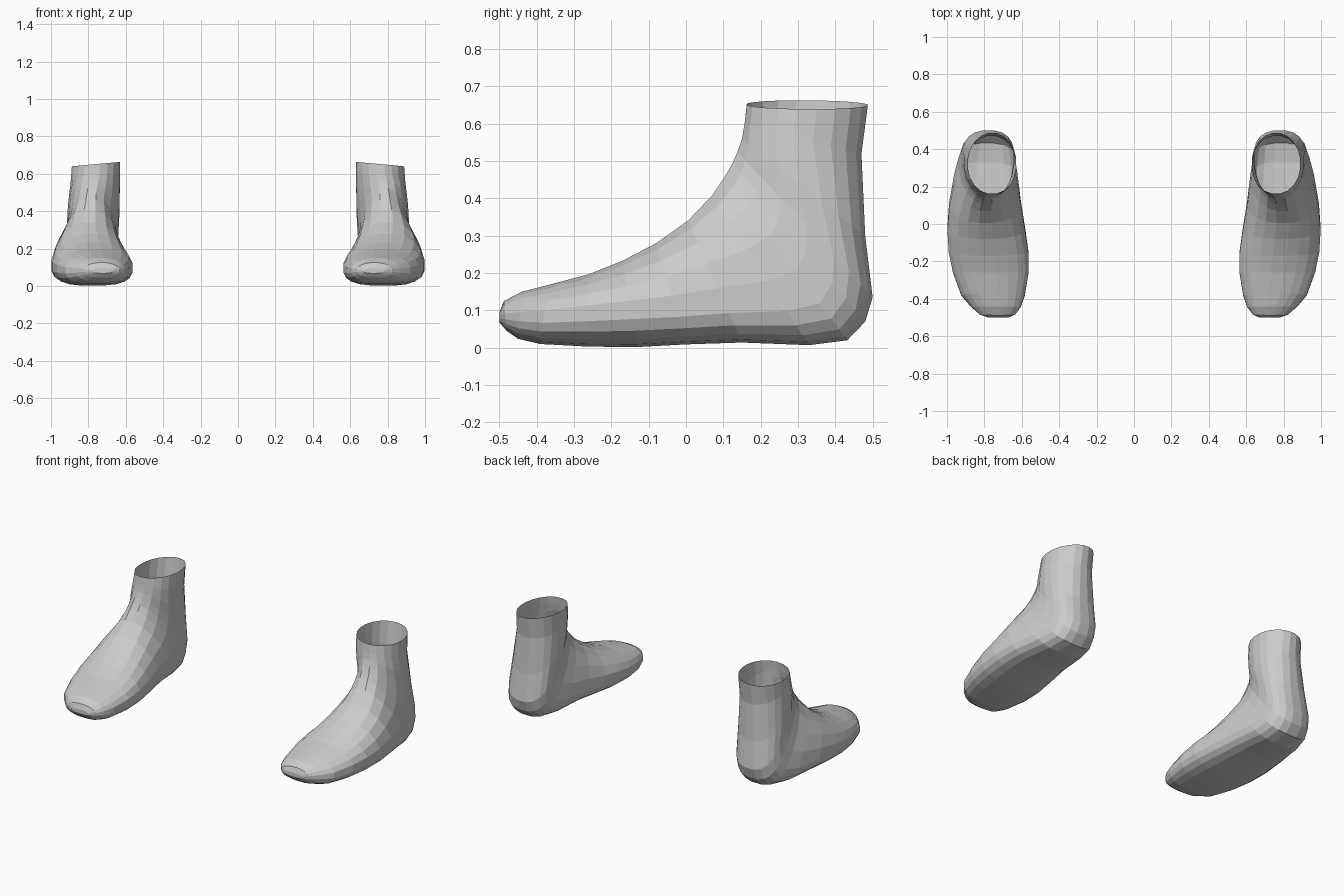
import bpy, bmesh, math

# Fanned cross-sections, toe to ankle:
# top y, top z, sole/heel y, sole/heel z, inner x, outer x, height of widest point, lower squareness
SECTIONS = [
    (-0.500, 0.095, -0.500, 0.068, 0.67, 0.78, 0.50, 0.8),
    (-0.488, 0.125, -0.480, 0.045, 0.635, 0.825, 0.50, 0.8),
    (-0.440, 0.150, -0.450, 0.024, 0.605, 0.870, 0.48, 0.8),
    (-0.370, 0.168, -0.390, 0.010, 0.582, 0.925, 0.48, 0.75),
    (-0.260, 0.197, -0.260, 0.003, 0.562, 0.970, 0.48, 0.72),
    (-0.170, 0.233, -0.130, 0.002, 0.563, 0.993, 0.44, 0.72),
    (-0.080, 0.280, 0.000, 0.009, 0.580, 1.000, 0.37, 0.72),
    (0.005, 0.340, 0.150, 0.014, 0.602, 0.990, 0.33, 0.72),
    (0.070, 0.408, 0.330, 0.007, 0.622, 0.962, 0.31, 0.72),
    (0.105, 0.460, 0.432, 0.020, 0.635, 0.938, 0.30, 0.75),
    (0.125, 0.495, 0.480, 0.070, 0.643, 0.925, 0.33, 0.75),
    (0.138, 0.525, 0.500, 0.135, 0.640, 0.917, 0.38, 0.8),
    (0.150, 0.560, 0.480, 0.300, 0.632, 0.910, 0.45, 0.85),
    (0.157, 0.600, 0.470, 0.520, 0.630, 0.895, 0.50, 0.95),
    (0.163, 0.652, 0.487, 0.650, 0.628, 0.890, 0.50, 1.0),
]
SIDES = 20


def spow(v, e):
    return math.copysign(abs(v) ** e, v)


def ring_points(sec, side, tilt):
    ty, tz, sy, sz, xin, xout, mid, square = sec
    cx, hw = (xin + xout) / 2, (xout - xin) / 2
    pts = []
    for i in range(SIDES):
        a = 2 * math.pi * (i + 0.5) / SIDES - math.pi / 2
        c, s = math.cos(a), math.sin(a)
        # extreme points reach the profile line exactly
        s = max(-1, min(1, s / math.cos(math.pi / SIDES)))
        e = square if s < 0 else 0.95
        x = cx + hw * spow(c, e)
        t = mid + (mid if s < 0 else 1 - mid) * spow(s, e)
        y, z = sy + (ty - sy) * t, sz + (tz - sz) * t
        pts.append((side * x, y, z + tilt * (cx - x)))
    return pts


def build_sock(name, side):
    bm = bmesh.new()
    last = len(SECTIONS) - 1
    rings = [[bm.verts.new(p) for p in ring_points(s, side, 0.09 if k == last else 0)]
             for k, s in enumerate(SECTIONS)]
    # sides; the ankle end stays open
    for a, b in zip(rings, rings[1:]):
        for i in range(SIDES):
            j = (i + 1) % SIDES
            bm.faces.new((a[i], a[j], b[j], b[i]))
    # toe cap
    bm.faces.new(rings[0])
    bmesh.ops.recalc_face_normals(bm, faces=bm.faces)
    mesh = bpy.data.meshes.new(name)
    bm.to_mesh(mesh)
    bm.free()
    bpy.context.collection.objects.link(bpy.data.objects.new(name, mesh))


for name, side in (("left_sock", 1), ("right_sock", -1)):
    build_sock(name, side)
